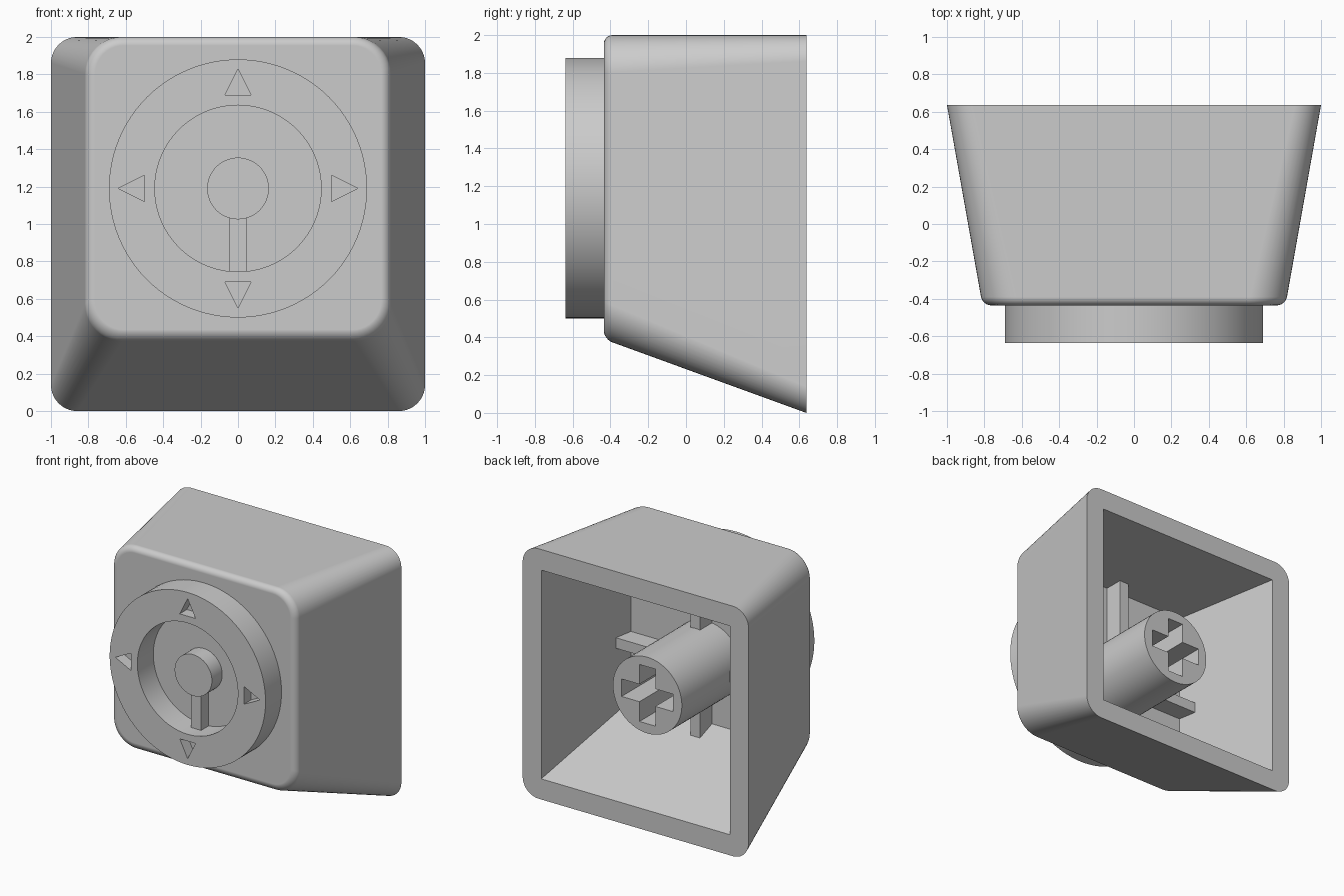
import bpy, bmesh, math

if "Cube" in bpy.data.objects:
    bpy.data.objects.remove(bpy.data.objects["Cube"])

BACK, FRONT = 0.637, -0.435      # open rim and front face of the cap
FLOOR = -0.268                   # inside face of the front wall
WALL = 0.165
RING_Z, STEM_Z = 1.19, 1.0


def loft(name, loops):
    """Skin a list of equal-length point loops and cap both ends."""
    bm = bmesh.new()
    rows = [[bm.verts.new(p) for p in loop] for loop in loops]
    n = len(rows[0])
    for a, b in zip(rows, rows[1:]):
        for i in range(n):
            j = (i + 1) % n
            bm.faces.new((a[i], a[j], b[j], b[i]))
    bm.faces.new(rows[0])
    bm.faces.new(rows[-1][::-1])
    bmesh.ops.recalc_face_normals(bm, faces=bm.faces)
    mesh = bpy.data.meshes.new(name)
    bm.to_mesh(mesh)
    bm.free()
    ob = bpy.data.objects.new(name, mesh)
    bpy.context.collection.objects.link(ob)
    return ob


def prism(name, pts, y0, y1):
    return loft(name, [[(x, y, z) for x, z in pts] for y in (y0, y1)])


def disc(name, r, z, y0, y1, n=96):
    ang = [2 * math.pi * i / n for i in range(n)]
    return prism(name, [(r * math.cos(a), z + r * math.sin(a)) for a in ang], y0, y1)


def box(name, x0, x1, z0, z1, y0, y1):
    return prism(name, [(x0, z0), (x1, z0), (x1, z1), (x0, z1)], y0, y1)


def combine(target, part, operation):
    """Apply a boolean and discard the operand."""
    part.hide_render = True
    mod = target.modifiers.new(part.name, 'BOOLEAN')
    mod.operation, mod.object, mod.solver = operation, part, 'EXACT'
    bpy.context.view_layer.objects.active = target
    bpy.ops.object.modifier_apply(modifier=mod.name)
    bpy.data.objects.remove(part)


def section(y, inset=0.0):
    """Half width, bottom and top of the tapered shell at depth y."""
    t = (BACK - y) / (BACK - FRONT)
    return 1 - 0.19 * t - inset, 0.39 * t + inset, 2 - inset


def rounded(y, inset=0.0, steps=10):
    h, z0, z1 = section(y, inset)
    r = 0.14 + 0.06 * (BACK - y) / (BACK - FRONT) - inset
    pts = []
    for k, (cx, cz) in enumerate([(h - r, z1 - r), (r - h, z1 - r), (r - h, z0 + r), (h - r, z0 + r)]):
        for i in range(steps + 1):
            a = math.pi / 2 * (k + i / steps)
            pts.append((cx + r * math.cos(a), y, cz + r * math.sin(a)))
    return pts


# Tapered outer shell with a rounded front edge
f = 0.045
loops = [rounded(BACK)]
for i in range(7):
    t = math.pi / 2 * i / 6
    loops.append(rounded(FRONT + f * (1 - math.sin(t)), f * (1 - math.cos(t))))
cap = loft("keycap", loops)

# Sharp-cornered cavity, open at the back
cavity = []
for y in (BACK + 0.03, FLOOR):
    h, z0, z1 = section(y, WALL)
    cavity.append([(-h, y, z0), (h, y, z0), (h, y, z1), (-h, y, z1)])
combine(cap, loft("cavity_cutter", cavity), 'DIFFERENCE')

# Raised front ring with pocket and four engraved arrows
ring = disc("ring", 0.69, RING_Z, FRONT + 0.02, -0.637)
combine(ring, disc("pocket_cutter", 0.445, RING_Z, FRONT + 0.1, -0.7), 'DIFFERENCE')
for k in range(4):
    c, s = round(math.cos(k * math.pi / 2)), round(math.sin(k * math.pi / 2))
    tri = [(u * c - v * s, RING_Z + u * s + v * c) for u, v in [(0.5, -0.07), (0.64, 0), (0.5, 0.07)]]
    combine(ring, prism("arrow_cutter", tri, -0.7, -0.547), 'DIFFERENCE')
combine(cap, ring, 'UNION')

# Knob and pointer bar inside the pocket
combine(cap, box("pointer_bar", -0.045, 0.045, 0.747, 1.1, FRONT + 0.03, -0.53), 'UNION')
combine(cap, disc("knob", 0.165, RING_Z, FRONT + 0.04, -0.565, 64), 'UNION')

# Support ribs running from the stem into the walls
w, rib_y = 0.042, -0.116
combine(cap, box("rib_horizontal", -0.72, 0.72, STEM_Z - w, STEM_Z + w, FLOOR - 0.03, rib_y), 'UNION')
combine(cap, box("rib_vertical", -w, w, 0.42, 1.87, FLOOR - 0.04, rib_y), 'UNION')

# Stem with cross-shaped socket
combine(cap, disc("stem", 0.305, STEM_Z, FLOOR - 0.05, 0.488, 64), 'UNION')
a, b = 0.228, 0.07
for hx, hz in ((a, b), (b, a)):
    combine(cap, box("socket_cutter", -hx, hx, STEM_Z - hz, STEM_Z + hz, 0.05, 0.55), 'DIFFERENCE')

# Smooth shading with crisp edges
bpy.ops.object.select_all(action='DESELECT')
cap.select_set(True)
bpy.context.view_layer.objects.active = cap
bpy.ops.object.shade_smooth_by_angle(angle=math.radians(30))
normals = cap.modifiers.new("weighted_normals", 'WEIGHTED_NORMAL')
normals.keep_sharp = True
